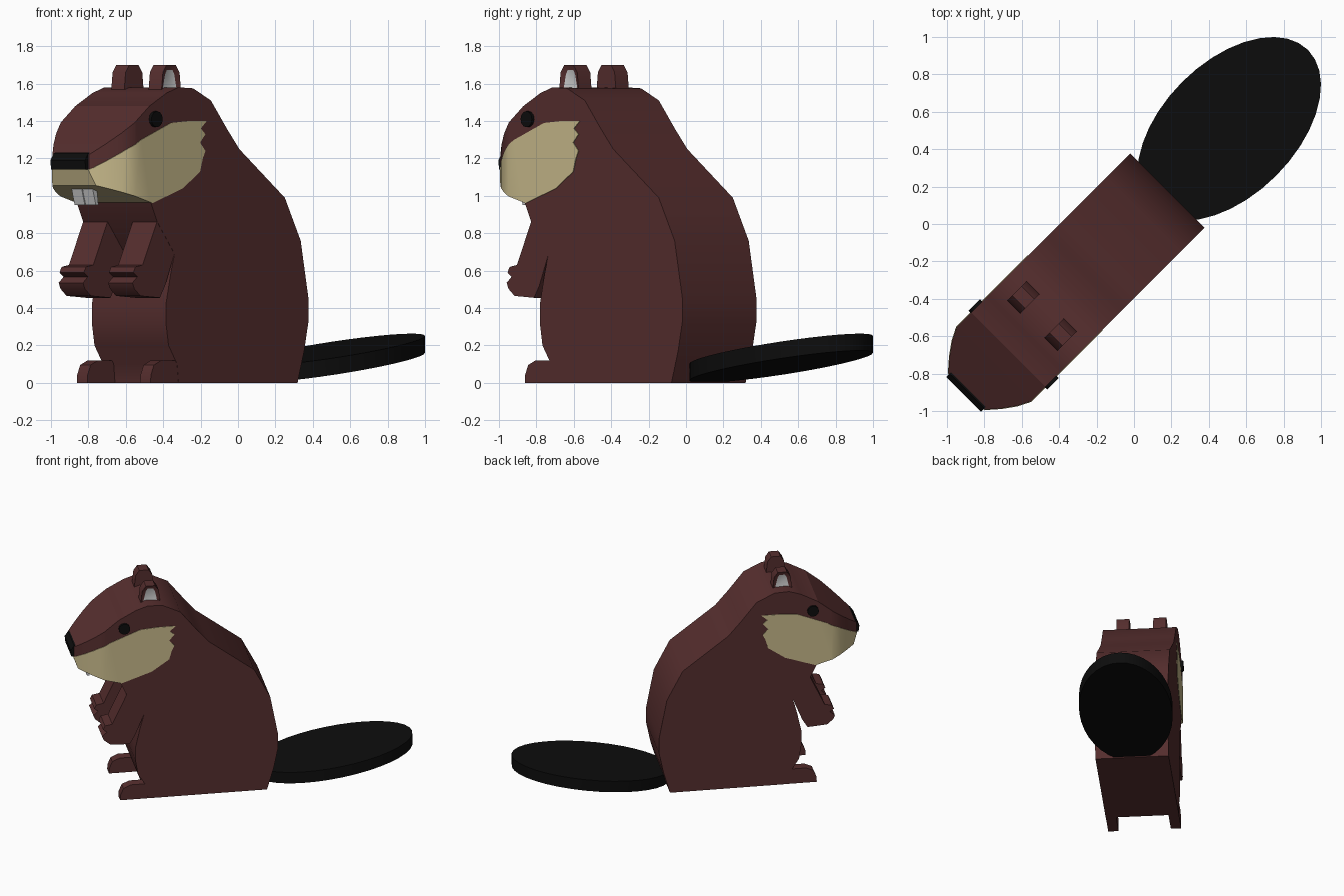
import bpy, bmesh, math

cube = bpy.data.objects.get("Cube")
if cube:
    bpy.data.objects.remove(cube)


def material(name, color):
    m = bpy.data.materials.new(name)
    m.use_nodes = True
    m.diffuse_color = (*color, 1)
    bsdf = next(n for n in m.node_tree.nodes if n.type == "BSDF_PRINCIPLED")
    bsdf.inputs["Base Color"].default_value = (*color, 1)
    return m


BROWN = material("brown fur", (0.095, 0.028, 0.028))
CREAM = material("cream cheek", (0.60, 0.51, 0.27))
BLACK = material("black", (0.004, 0.004, 0.004))
PALE = material("pale grey", (0.60, 0.60, 0.60))

TURN = math.radians(-45)  # the animal looks along the diagonal
HALF = 0.28               # half width of the body
TAPER = [(-1.28, 0.125), (-1.20, 0.195), (-1.13, 0.245), (-1.06, HALF)]


def width(y):
    """Half width of the head, narrowing towards the nose."""
    if y <= TAPER[0][0]:
        return TAPER[0][1]
    for (y0, w0), (y1, w1) in zip(TAPER, TAPER[1:]):
        if y <= y1:
            return w0 + (w1 - w0) * (y - y0) / (y1 - y0)
    return HALF


def finish(name, bm, mats, mirror=False, angle=35):
    bmesh.ops.recalc_face_normals(bm, faces=bm.faces)
    mesh = bpy.data.meshes.new(name)
    bm.to_mesh(mesh)
    bm.free()
    for m in mats:
        mesh.materials.append(m)
    ob = bpy.data.objects.new(name, mesh)
    bpy.context.collection.objects.link(ob)
    ob.rotation_euler.z = TURN
    if mirror:
        ob.modifiers.new("Mirror", "MIRROR").use_mirror_merge = False
    bpy.ops.object.select_all(action="DESELECT")
    ob.select_set(True)
    bpy.context.view_layer.objects.active = ob
    bpy.ops.object.shade_smooth_by_angle(angle=math.radians(angle))
    return ob


def prism(profile, x0, x1):
    """Side profile (y, z) extruded across from x0 to x1."""
    bm = bmesh.new()
    face = bm.faces.new([bm.verts.new((x0, y, z)) for y, z in profile])
    out = bmesh.ops.extrude_face_region(bm, geom=[face])["geom"]
    for v in out:
        if isinstance(v, bmesh.types.BMVert):
            v.co.x = x1
    return bm


def taper(bm, cuts):
    """Slice the prism across and narrow it towards the nose."""
    for y in cuts:
        bmesh.ops.bisect_plane(bm, geom=bm.verts[:] + bm.edges[:] + bm.faces[:],
                               plane_co=(0, y, 0), plane_no=(0, 1, 0))
    for v in bm.verts:
        v.co.x *= width(v.co.y) / HALF


# Body and head in one silhouette
body = prism([
    (0.17, 0), (0.22, 0.17), (0.253, 0.33), (0.253, 0.45), (0.194, 0.76),
    (0.074, 0.99), (-0.27, 1.25), (-0.365, 1.36), (-0.485, 1.51),
    (-0.62, 1.575), (-0.73, 1.58), (-0.82, 1.55), (-0.95, 1.48),
    (-1.05, 1.4), (-1.2, 1.275), (-1.265, 1.22), (-1.265, 1.14),
    (-1.235, 1.06), (-1.05, 1.0), (-0.94, 0.965), (-0.89, 0.86),
    (-0.76, 0.69), (-0.79, 0.58), (-0.825, 0.42), (-0.825, 0.32),
    (-0.805, 0.2), (-0.74, 0.1), (-0.73, 0)], -HALF, HALF)
taper(body, [-0.95, -1.06, -1.13, -1.2])
finish("body", body, [BROWN])

# Cream muzzle with ragged cheek edge, standing just proud of the head
muzzle = prism([
    (-0.52, 1.4), (-0.565, 1.36), (-0.53, 1.33), (-0.57, 1.285),
    (-0.53, 1.24), (-0.55, 1.2), (-0.57, 1.13), (-0.70, 1.04),
    (-0.93, 0.961), (-1.05, 0.995), (-1.239, 1.055), (-1.27, 1.14),
    (-1.25, 1.15), (-1.11, 1.245), (-1.015, 1.3), (-0.89, 1.35),
    (-0.79, 1.39), (-0.66, 1.4)], -HALF, HALF)
taper(muzzle, [-0.75, -0.95, -1.06, -1.13, -1.2])
for v in muzzle.verts:
    v.co.x += math.copysign(0.004, v.co.x)
finish("muzzle", muzzle, [CREAM])

# Nose and front teeth
finish("nose", prism([(-1.24, 1.235), (-1.262, 1.228), (-1.288, 1.19),
                      (-1.282, 1.14), (-1.24, 1.14)], -0.131, 0.131), [BLACK])
finish("teeth", prism([(-1.185, 1.06), (-1.155, 0.95), (-1.135, 0.95),
                       (-1.15, 1.06)], 0.003, 0.08), [PALE], mirror=True)

# Arms with folded hands
finish("arms", prism([
    (-0.75, 0.86), (-0.892, 0.86), (-1.0, 0.63), (-1.055, 0.62),
    (-1.07, 0.59), (-1.04, 0.567), (-1.077, 0.535), (-1.063, 0.503),
    (-1.017, 0.465), (-0.87, 0.455), (-0.83, 0.52), (-0.76, 0.69),
    (-0.72, 0.75)], 0.095, 0.279), [BROWN], mirror=True)

# Feet
finish("feet", prism([
    (-0.70, 0), (-0.94, 0), (-0.938, 0.04), (-0.915, 0.095),
    (-0.86, 0.12), (-0.70, 0.12)], 0.2, 0.279), [BROWN], mirror=True)

# Ears with a sunken pale inside on the outer face
ears = prism([(-0.77, 1.55), (-0.758, 1.66), (-0.73, 1.7), (-0.66, 1.7),
              (-0.632, 1.66), (-0.62, 1.55)], 0.092, 0.19)
outer = max(ears.faces, key=lambda f: f.calc_center_median().x)
bmesh.ops.recalc_face_normals(ears, faces=ears.faces)
bmesh.ops.inset_region(ears, faces=[outer], thickness=0.03, depth=0)
outer.material_index = 1
for v in outer.verts:
    v.co.x -= 0.012
finish("ears", ears, [BROWN, PALE], mirror=True)

# Eyes
R = 0.043
ring = [2 * math.pi * i / 12 for i in range(12)]
finish("eyes", prism([(-0.91 + R * math.cos(a), 1.41 + R * math.sin(a))
                      for a in ring], 0.26, 0.298), [BLACK], mirror=True)

# Flat oval tail, rising towards its tip
tail = bmesh.new()
bmesh.ops.create_cone(tail, cap_ends=True, segments=36, radius1=1, radius2=1, depth=0.09)
for v in tail.verts:
    v.co.x *= 0.355
    v.co.y = 0.72 + 0.596 * v.co.y
    v.co.z += 0.132 + 0.145 * (v.co.y - 0.72)
finish("tail", tail, [BLACK])
